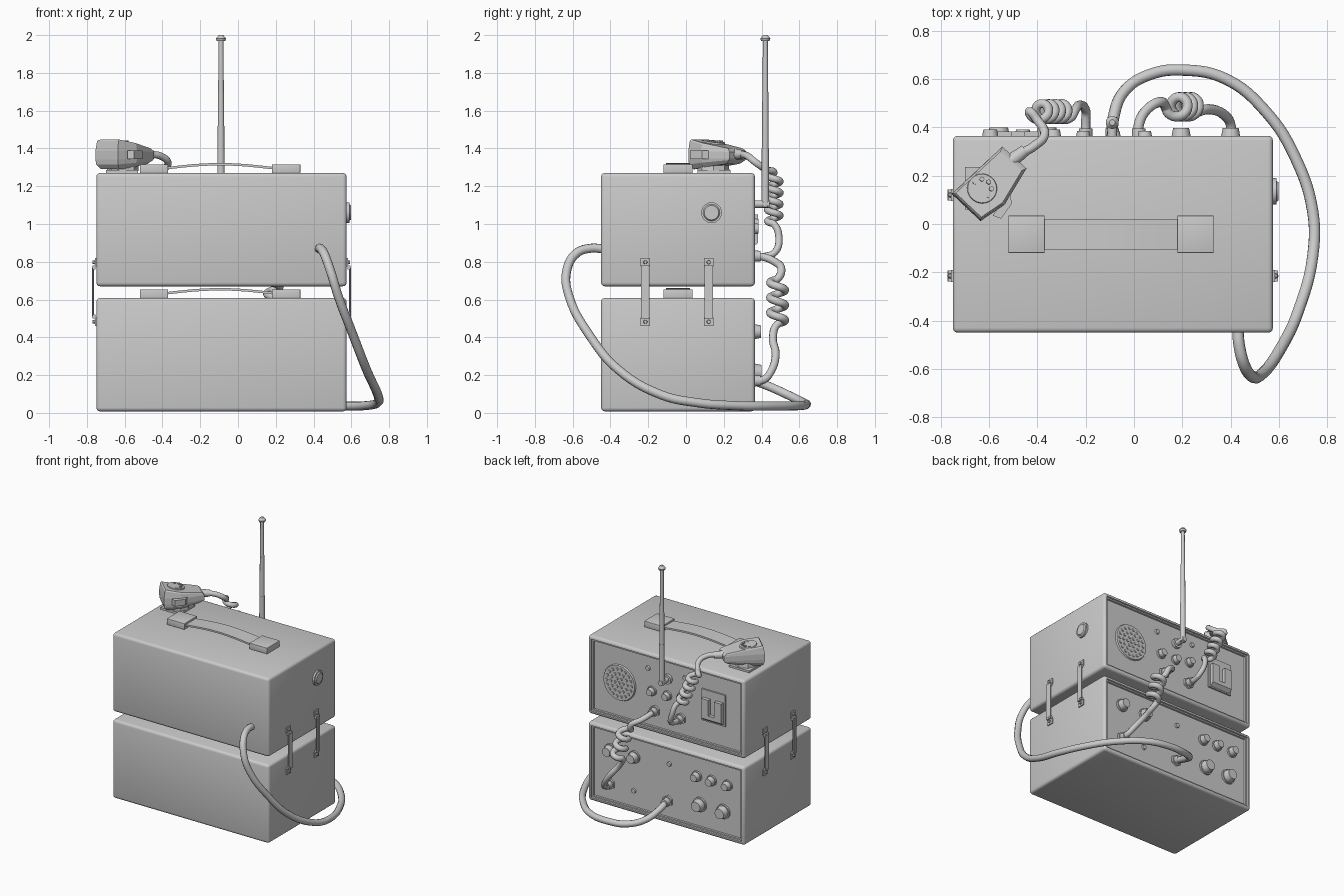
import bpy, bmesh, math
from mathutils import Vector, Matrix

if "Cube" in bpy.data.objects:
    bpy.data.objects.remove(bpy.data.objects["Cube"])

BACK, PANEL = 0.365, 0.343   # case rear edge and recessed panel plane


def finish(name, bm, smooth=True):
    bmesh.ops.recalc_face_normals(bm, faces=bm.faces)
    me = bpy.data.meshes.new(name)
    bm.to_mesh(me)
    bm.free()
    ob = bpy.data.objects.new(name, me)
    bpy.context.collection.objects.link(ob)
    if smooth:
        bpy.ops.object.select_all(action='DESELECT')
        ob.select_set(True)
        bpy.context.view_layer.objects.active = ob
        bpy.ops.object.shade_smooth_by_angle(angle=math.radians(35))
    return ob


def add_box(bm, lo, hi, bevel=0.0):
    lo, hi = Vector(lo), Vector(hi)
    m = Matrix.Translation((lo + hi) / 2) @ Matrix.Diagonal((*(hi - lo), 1))
    vs = bmesh.ops.create_cube(bm, size=1, matrix=m)['verts']
    if bevel:
        es = list({e for v in vs for e in v.link_edges})
        bmesh.ops.bevel(bm, geom=es, offset=bevel, segments=3, profile=0.5, affect='EDGES')


def add_cyl(bm, a, b, r1, r2=None, n=16):
    a, b = Vector(a), Vector(b)
    d = b - a
    m = Matrix.Translation((a + b) / 2) @ d.to_track_quat('Z', 'Y').to_matrix().to_4x4()
    bmesh.ops.create_cone(bm, cap_ends=True, segments=n, radius1=r1,
                          radius2=r1 if r2 is None else r2, depth=d.length, matrix=m)


def add_loft(bm, rings):
    rows = [[bm.verts.new(p) for p in r] for r in rings]
    n = len(rows[0])
    for a, b in zip(rows, rows[1:]):
        for i in range(n):
            bm.faces.new((a[i], a[(i + 1) % n], b[(i + 1) % n], b[i]))
    bm.faces.new(rows[0])
    bm.faces.new(rows[-1])


def tube(name, pts, r):
    cu = bpy.data.curves.new(name, 'CURVE')
    cu.dimensions = '3D'
    cu.bevel_depth, cu.bevel_resolution, cu.resolution_u = r, 3, 6
    cu.use_fill_caps = True
    sp = cu.splines.new('BEZIER')
    sp.bezier_points.add(len(pts) - 1)
    for bp, p in zip(sp.bezier_points, pts):
        bp.co = p
        bp.handle_left_type = bp.handle_right_type = 'AUTO'
    bpy.context.collection.objects.link(bpy.data.objects.new(name, cu))


def helix(a, b, r, turns, phase=0.0):
    a, b = Vector(a), Vector(b)
    n = int(turns * 8)
    return [a.lerp(b, i / n) + Vector((r * math.cos(phase + i * math.pi / 4),
            r * math.sin(phase + i * math.pi / 4), 0)) for i in range(n + 1)]


# cases with stepped rear frame and recessed panel
def case(name, z0):
    bm = bmesh.new()
    add_box(bm, (-0.75, -0.45, z0), (0.575, BACK, z0 + 0.6), 0.02)
    bm.normal_update()
    f = max((f for f in bm.faces if f.normal.y > 0.99), key=lambda f: f.calc_area())
    for width, depth in ((0.008, 0), (0.004, 0.01), (0.014, 0), (0.003, 0.012)):
        bmesh.ops.inset_region(bm, faces=[f], thickness=width)
        bmesh.ops.translate(bm, verts=f.verts[:], vec=(0, -depth, 0))
    finish(name, bm)


# carrying handle: two end blocks and an arched strap
def handle(name, z):
    bm = bmesh.new()
    for x in (-0.52, 0.18):
        add_box(bm, (x, -0.12, z), (x + 0.15, 0.035, z + 0.046), 0.003)
    rings = []
    for i in range(13):
        t = i / 12
        x, h = -0.385 + 0.58 * t, z + 0.018 + 0.022 * math.sin(math.pi * t)
        rings.append([(x, -0.105, h), (x, 0.02, h), (x, 0.02, h + 0.013), (x, -0.105, h + 0.013)])
    add_loft(bm, rings)
    finish(name, bm)


for label, z in (("lower", 0.008), ("upper", 0.67)):
    case(label + "_case", z)
    handle(label + "_handle", z + 0.6)

# side latches joining both cases
for side, face, s in (("left", -0.75, -1), ("right", 0.575, 1)):
    for k, y in enumerate((-0.215, 0.12)):
        bm = bmesh.new()
        X = lambda d: face + s * d
        def slab(d0, d1, w, z0, z1):
            a, b = sorted((X(d0), X(d1)))
            add_box(bm, (a, y - w, z0), (b, y + w, z1))
        for z in (0.46, 0.775):
            slab(-0.004, 0.008, 0.025, z, z + 0.045)
            add_cyl(bm, (X(0), y, z + 0.0225), (X(0.019), y, z + 0.0225), 0.012, 0.009, 10)
        slab(0.015, 0.021, 0.022, 0.515, 0.765)
        for e in (-1, 1):
            slab(0.012, 0.024, 0.004, 0.51, 0.77) if e == 1 else slab(0.004, 0.02, 0.022, 0.50, 0.52)
        slab(0.004, 0.02, 0.022, 0.76, 0.78)
        finish(f"{side}_latch_{k}", bm)

# round button on right side
bm = bmesh.new()
add_cyl(bm, (0.57, 0.135, 1.06), (0.589, 0.135, 1.06), 0.055, n=28)
add_cyl(bm, (0.588, 0.135, 1.06), (0.597, 0.135, 1.06), 0.045, 0.038, 28)
finish("side_button", bm)


# rear controls
def knob(name, x, z, r, end):
    bm = bmesh.new()
    add_cyl(bm, (x, PANEL - 0.005, z), (x, PANEL + 0.014, z), r, r, 16)
    add_cyl(bm, (x, PANEL + 0.01, z), (x, end, z), r * 0.88, r * 0.7, 12)
    finish(name, bm)


controls = [(0.045, 0.975, 0.036, 0.385), (-0.085, 0.975, 0.036, 0.385), (-0.21, 1.0, 0.036, 0.385),
            (0.4, 0.43, 0.047, 0.398), (0.195, 0.43, 0.047, 0.398),
            (-0.335, 0.425, 0.04, 0.392), (-0.46, 0.425, 0.04, 0.392), (-0.595, 0.425, 0.04, 0.392),
            (-0.36, 0.215, 0.055, 0.4), (-0.56, 0.215, 0.055, 0.4)]
for i, c in enumerate(controls):
    knob(f"knob_{i}", *c)

for i, (x, z) in enumerate(((0.08, 1.14), (-0.235, 1.15), (-0.1, 0.455), (0.2, 0.17))):
    bm = bmesh.new()
    add_cyl(bm, (x, PANEL - 0.005, z), (x, PANEL + 0.012, z), 0.02, 0.016, 12)
    finish(f"indicator_{i}", bm)

for i, (x, z) in enumerate(((0.02, 0.83), (-0.2, 0.83), (0.4, 0.17), (-0.09, 0.17))):
    bm = bmesh.new()
    add_cyl(bm, (x, PANEL - 0.005, z), (x, PANEL + 0.015, z), 0.042, n=6)
    add_cyl(bm, (x, PANEL, z), (x, 0.395, z), 0.03, 0.028, 14)
    finish(f"socket_{i}", bm)

# loudspeaker grille
bm = bmesh.new()
sx, sz = 0.32, 0.965
add_cyl(bm, (sx, PANEL - 0.005, sz), (sx, PANEL + 0.01, sz), 0.14, 0.132, 24)
for ring, n in ((0, 1), (0.035, 6), (0.07, 12), (0.105, 18)):
    for i in range(n):
        a = 2 * math.pi * i / n
        p = Vector((sx + ring * math.cos(a), PANEL + 0.008, sz + ring * math.sin(a)))
        add_cyl(bm, p, p + Vector((0, 0.008, 0)), 0.012, 0.009, 8)
finish("speaker_grille", bm)

# microphone hanger: plate and slotted wedge
bm = bmesh.new()
add_box(bm, (-0.58, PANEL - 0.005, 0.87), (-0.38, PANEL + 0.012, 1.11))
for x0, x1, zt in ((-0.565, -0.505, 1.05), (-0.455, -0.395, 1.05), (-0.505, -0.455, 0.93)):
    prof = [(PANEL, zt), (0.382, zt), (0.382, 0.90), (PANEL, 0.87)]
    add_loft(bm, [[(x, y, z) for y, z in prof] for x in (x0, x1)])
finish("microphone_hanger", bm)

# antenna: pivot, telescoping rod, tip
bm = bmesh.new()
ax, ay = -0.09, 0.42
add_cyl(bm, (ax, PANEL - 0.005, 1.105), (ax, 0.365, 1.105), 0.036)
add_cyl(bm, (ax, 0.36, 1.105), (ax, ay + 0.022, 1.105), 0.02)
for z0, z1, r in ((1.09, 1.4, 0.021), (1.4, 1.7, 0.018), (1.7, 1.98, 0.015)):
    add_cyl(bm, (ax, ay, z0), (ax, ay, z1), r, r - 0.002, 12)
add_cyl(bm, (ax, ay, 1.968), (ax, ay, 1.982), 0.022, 0.027)
add_cyl(bm, (ax, ay, 1.982), (ax, ay, 2.0), 0.027, 0.012)
finish("antenna", bm)

# hand microphone, tilted toward the cable end
outline = [(-0.755, 0.125), (-0.635, 0.012), (-0.535, 0.08), (-0.445, 0.23), (-0.545, 0.32)]
mx, my = -0.61, 0.15
bm = bmesh.new()
rings = []
for s, base, slope in ((0.8, 1.302, 0.1), (0.97, 1.325, 0.08), (1.0, 1.345, 0.02),
                       (1.0, 1.385, -0.02), (0.94, 1.42, -0.16), (0.88, 1.428, -0.16)):
    rings.append([(mx + (x - mx) * s, my + (y - my) * s,
                   base + slope * ((x - mx) * 0.64 + (y - my) * 0.77)) for x, y in outline])
add_loft(bm, rings)
es = [e for e in bm.edges if abs(e.verts[0].co.z - e.verts[1].co.z) > 0.006]
finish("microphone_body", bm, False)

bm = bmesh.new()
up = Vector((0.1, 0.12, 1)).normalized()
c = Vector((-0.63, 0.145, 1.42))
add_cyl(bm, c, c + up * 0.018, 0.066, 0.06, 20)
for i in range(8):
    a = i * math.pi / 4
    p = c + Vector((0.04 * math.cos(a), 0.04 * math.sin(a), 0.012))
    add_cyl(bm, p, p + up * 0.01, 0.01, n=8)
finish("microphone_grille", bm)

bm = bmesh.new()
add_cyl(bm, (-0.61, 0.145, 1.283), (-0.61, 0.145, 1.325), 0.085, 0.08, 8)
add_box(bm, (-0.70, 0.06, 1.27), (-0.53, 0.235, 1.285))
finish("microphone_foot", bm, False)

bm = bmesh.new()
key = [(-0.585, 0.035), (-0.55, 0.022), (-0.505, 0.085), (-0.515, 0.13)]
add_loft(bm, [[(x, y, z) for x, y in key] for z in (1.345, 1.39)])
finish("talk_key", bm, False)

bm = bmesh.new()
add_cyl(bm, (-0.51, 0.26, 1.37), (-0.45, 0.305, 1.366), 0.03, 0.024, 12)
finish("cable_collar", bm)

# cables
tube("microphone_cable",
     [(-0.48, 0.285, 1.37), (-0.41, 0.325, 1.36), (-0.37, 0.37, 1.325), (-0.40, 0.43, 1.285)]
     + helix((-0.40, 0.465, 1.27), (-0.28, 0.465, 1.0), 0.033, 4.5, math.pi)
     + [(-0.225, 0.492, 0.92), (-0.2, 0.47, 0.85), (-0.2, 0.42, 0.83), (-0.2, 0.36, 0.83)], 0.019)
tube("link_cable",
     [(0.02, 0.36, 0.83), (0.02, 0.41, 0.825), (0.05, 0.47, 0.80), (0.11, 0.505, 0.76)]
     + helix((0.17, 0.485, 0.71), (0.24, 0.485, 0.47), 0.04, 3, math.pi)
     + [(0.24, 0.46, 0.40), (0.31, 0.475, 0.31), (0.375, 0.45, 0.22), (0.4, 0.41, 0.175),
        (0.4, 0.36, 0.17)], 0.021)
tube("power_cable",
     [(-0.09, 0.36, 0.17), (-0.085, 0.44, 0.14), (-0.04, 0.55, 0.09), (0.07, 0.62, 0.055),
      (0.2, 0.637, 0.045), (0.38, 0.60, 0.038), (0.55, 0.46, 0.036), (0.67, 0.27, 0.038),
      (0.74, 0.05, 0.055), (0.74, -0.13, 0.095), (0.68, -0.36, 0.23), (0.61, -0.51, 0.41),
      (0.53, -0.62, 0.62), (0.49, -0.632, 0.75), (0.455, -0.58, 0.845), (0.435, -0.5, 0.872),
      (0.43, -0.44, 0.868)], 0.024)
